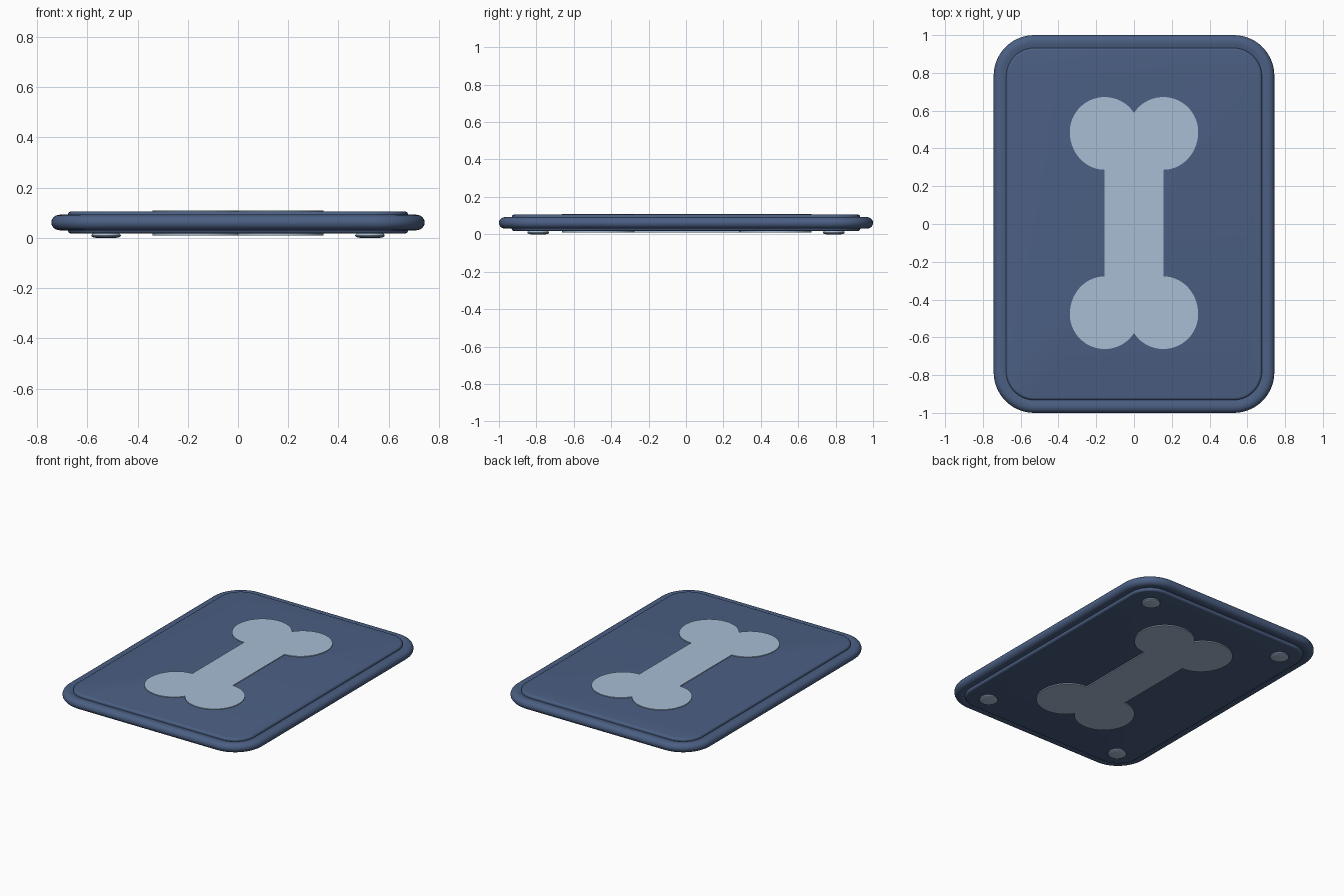
import bpy, bmesh, math

if "Cube" in bpy.data.objects:
    bpy.data.objects.remove(bpy.data.objects["Cube"])


def material(name, color):
    m = bpy.data.materials.new(name)
    m.diffuse_color = (*color, 1)
    m.use_nodes = True
    m.node_tree.nodes["Principled BSDF"].inputs["Base Color"].default_value = m.diffuse_color
    return m


NAVY = material("navy_blue", (0.070, 0.115, 0.228))
PALE = material("pale_blue", (0.385, 0.51, 0.65))


def rounded_rect(hx, hy, r, steps=14):
    pts = []
    for k, (sx, sy) in enumerate([(1, 1), (-1, 1), (-1, -1), (1, -1)]):
        for i in range(steps + 1):
            a = math.radians(90 * (k + i / steps))
            pts.append((sx * (hx - r) + r * math.cos(a), sy * (hy - r) + r * math.sin(a)))
    return pts


def loft(name, layers, mat, ring=False):
    """Skin a stack of (outline, z) layers; a ring closes on itself, otherwise ends are capped."""
    bm = bmesh.new()
    rows = [[bm.verts.new((x, y, z)) for x, y in pts] for pts, z in layers]
    n = len(rows[0])
    pairs = list(zip(rows, rows[1:])) + ([(rows[-1], rows[0])] if ring else [])
    for a, b in pairs:
        for i in range(n):
            j = (i + 1) % n
            bm.faces.new((a[i], a[j], b[j], b[i]))
    if not ring:
        caps = [bm.faces.new(rows[0]), bm.faces.new(rows[-1])]
        bmesh.ops.triangulate(bm, faces=caps, ngon_method='EAR_CLIP')
    bmesh.ops.recalc_face_normals(bm, faces=bm.faces)
    me = bpy.data.meshes.new(name)
    bm.to_mesh(me)
    bm.free()
    me.materials.append(mat)
    ob = bpy.data.objects.new(name, me)
    bpy.context.collection.objects.link(ob)
    bpy.ops.object.select_all(action='DESELECT')
    ob.select_set(True)
    bpy.context.view_layer.objects.active = ob
    bpy.ops.object.shade_smooth_by_angle(angle=math.radians(35))
    return ob


# Rolled outer border: rounded outside, dipping slightly where it meets the panel
MID, HALF = 0.061, 0.031
profile = [(0.080, MID - HALF + 0.008), (0.066, MID - HALF + 0.006), (0.050, MID - HALF + 0.001)]
for i in range(13):
    a = math.radians(-90 + 15 * i)
    profile.append((0.034 - 0.034 * math.cos(a), MID + HALF * math.sin(a)))
profile += [(0.050, MID + HALF - 0.001), (0.066, MID + HALF - 0.006), (0.080, MID + HALF - 0.008)]
loft("border", [(rounded_rect(0.743 - d, 1.0 - d, 0.215 - d), z) for d, z in profile], NAVY, ring=True)

# Inner panel with softly rounded upper and lower rims
LOW, HIGH, R = 0.017, 0.105, 0.014
rim = [(R * (1 - math.sin(math.radians(t))), R * (1 - math.cos(math.radians(t))))
       for t in range(0, 91, 18)]
panel = [(d, LOW + h) for d, h in rim] + [(d, HIGH - h) for d, h in reversed(rim)]
loft("panel", [(rounded_rect(0.677 - d, 0.932 - d, 0.15 - d), z) for d, z in panel], NAVY)

# Bone outline: one quarter, mirrored twice
CX, CY, RAD, SHIFT = 0.155, 0.482, 0.185, 0.005
start = math.acos(-CX / RAD)
quarter = []
for i in range(29):
    a = start * (1 - i / 28)
    quarter.append((CX + RAD * math.cos(a), CY + RAD * math.sin(a)))
for i in range(1, 15):
    a = -math.pi / 2 * i / 14
    quarter.append((CX + RAD * math.cos(a), CY + 0.2 * math.sin(a)))
quarter[0] = (0.0, quarter[0][1])
right = quarter + [(x, -y) for x, y in reversed(quarter)]
bone = [(x, y + SHIFT) for x, y in right + [(-x, y) for x, y in reversed(right[1:-1])]]

# Bone plates on the top and underside
loft("top_bone", [(bone, 0.1025), (bone, 0.1095)], PALE)
loft("bottom_bone", [(bone, 0.010), (bone, 0.0185)], PALE)

# Four low domed feet
foot = [(0.040, 0.0), (0.051, 0.002), (0.057, 0.005), (0.059, 0.009), (0.057, 0.013), (0.050, 0.019)]
for sx, side in ((-1, "left"), (1, "right")):
    for sy, end in ((-1, "front"), (1, "back")):
        layers = [([(sx * 0.525 + r * math.cos(math.tau * i / 32),
                     sy * 0.79 + r * math.sin(math.tau * i / 32)) for i in range(32)], z)
                  for r, z in foot]
        loft(f"{end}_{side}_foot", layers, PALE)
